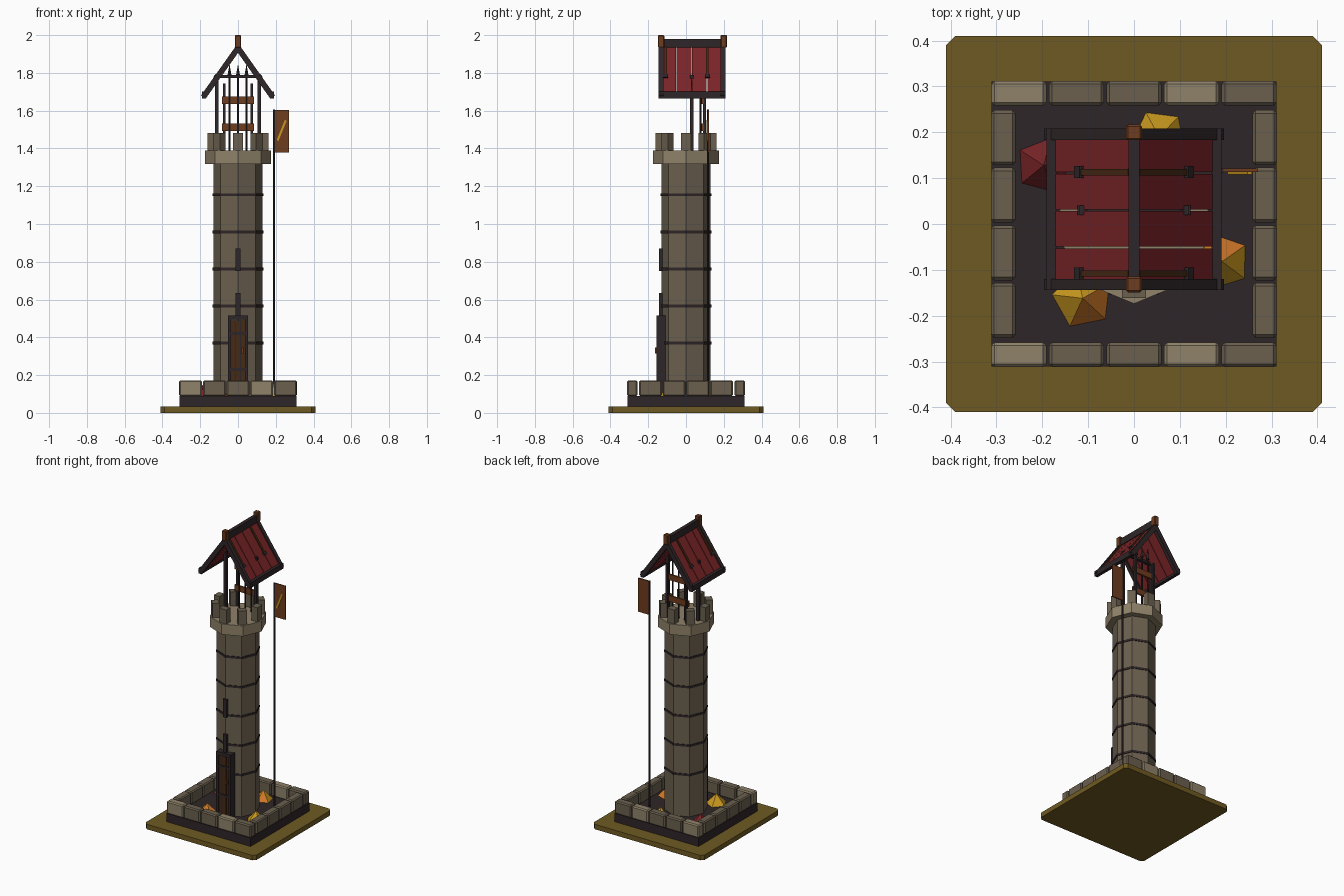
import bpy, bmesh, math
from mathutils import Matrix, Vector

if "Cube" in bpy.data.objects:
    bpy.data.objects.remove(bpy.data.objects["Cube"])


def mat(name, hexcol):
    def lin(c):
        c /= 255
        return c / 12.92 if c < 0.04045 else ((c + 0.055) / 1.055) ** 2.4
    m = bpy.data.materials.new(name)
    m.diffuse_color = [lin(int(hexcol[i:i + 2], 16)) for i in (0, 2, 4)] + [1]
    m.use_nodes = True
    m.node_tree.nodes["Principled BSDF"].inputs["Base Color"].default_value = m.diffuse_color
    return m


STONE = mat("stone", "6B604F")
LIGHT = mat("light stone", "8F8269")
DARK = mat("dark iron", "2F2628")
EARTH = mat("olive ground", "6F5A22")
RED = mat("red", "7A2427")
BROWN = mat("brown wood", "6E3C1E")
DOOR = mat("dark wood", "462914")
GOLD = mat("gold", "C9981F")
ORANGE = mat("orange", "D27A28")


def finish(name, bm, mats, bevel=0):
    me = bpy.data.meshes.new(name)
    bm.to_mesh(me)
    bm.free()
    for m in mats:
        me.materials.append(m)
    ob = bpy.data.objects.new(name, me)
    bpy.context.collection.objects.link(ob)
    if bevel:
        b = ob.modifiers.new("bevel", 'BEVEL')
        b.width, b.segments = bevel, 1
    return ob


def box(name, c, size, m, ry=0, rz=0, bevel=0):
    bm = bmesh.new()
    T = (Matrix.Translation(c) @ Matrix.Rotation(rz, 4, 'Z')
         @ Matrix.Rotation(ry, 4, 'Y') @ Matrix.Diagonal((*size, 1)))
    bmesh.ops.create_cube(bm, size=1, matrix=T)
    return finish(name, bm, [m], bevel)


def prism(name, x, y, z0, z1, r0, r1, n, m, turn=0):
    bm = bmesh.new()
    T = Matrix.Translation((x, y, (z0 + z1) / 2)) @ Matrix.Rotation(turn, 4, 'Z')
    bmesh.ops.create_cone(bm, cap_ends=True, segments=n, radius1=r0,
                          radius2=r1, depth=z1 - z0, matrix=T)
    return finish(name, bm, [m])


# ground slab with cut corners
bm = bmesh.new()
h, k = 0.41, 0.39
pts = [(-k, -h), (k, -h), (h, -k), (h, k), (k, h), (-k, h), (-h, k), (-h, -k)]
f = bm.faces.new([bm.verts.new((x, y, 0)) for x, y in pts])
top = bmesh.ops.extrude_face_region(bm, geom=[f])['geom']
bmesh.ops.translate(bm, vec=(0, 0, 0.033), verts=[g for g in top if isinstance(g, bmesh.types.BMVert)])
bmesh.ops.recalc_face_normals(bm, faces=bm.faces)
finish("ground_slab", bm, [EARTH])

# dark plinth and the low stone wall around it
box("plinth", (0, 0, 0.06), (0.622, 0.622, 0.06), DARK)
for s in (-1, 1):
    for i in range(5):
        box("wall_stone_long", ((i - 2) * 0.1255, s * 0.285, 0.13), (0.12, 0.054, 0.085),
            LIGHT if i in (0, 3) else STONE, bevel=0.007)
    for i in range(4):
        box("wall_stone_side", (s * 0.285, (i - 1.5) * 0.1255, 0.13), (0.054, 0.12, 0.085),
            STONE, bevel=0.007)

# octagonal tower, bands, crown and battlements
prism("tower_shaft", 0, 0, 0.088, 1.33, 0.131, 0.131, 8, STONE)
for i in range(5):
    z = 0.37 + i * 0.196
    prism("tower_band", 0, 0, z - 0.007, z + 0.007, 0.135, 0.135, 8, DARK)
prism("tower_crown", 0, 0, 1.318, 1.388, 0.174, 0.174, 8, LIGHT)
for i in range(8):
    a = i * math.pi / 4
    box("merlon", (0.14 * math.cos(a), 0.14 * math.sin(a), 1.433), (0.042, 0.052, 0.1), STONE, rz=a)

# door with frame, planks, straps and handle
box("door_panel", (0, -0.132, 0.29), (0.08, 0.03, 0.40), DOOR)
for s in (-1, 1):
    box("door_jamb", (s * 0.045, -0.13, 0.30), (0.017, 0.05, 0.42), DARK)
    box("door_seam", (s * 0.014, -0.148, 0.29), (0.005, 0.004, 0.40), DARK)
box("door_lintel", (0, -0.13, 0.505), (0.106, 0.05, 0.022), DARK)
for z in (0.23, 0.42):
    box("door_strap", (0, -0.149, z), (0.076, 0.006, 0.014), DARK)
box("door_handle", (0.024, -0.155, 0.33), (0.009, 0.016, 0.03), BROWN)

# arrow slits
for z in (0.575, 0.81):
    box("arrow_slit", (0, -0.128, z), (0.026, 0.028, 0.12), DARK)

# roof posts and tie beam
YC = 0.03
for s in (-1, 1):
    box("roof_post", (s * 0.113, YC, 1.58), (0.02, 0.02, 0.40), DARK)
box("tie_beam", (0, YC, 1.782), (0.24, 0.02, 0.016), DARK)

# gabled roof
A = math.atan2(0.255, 0.18)
NZ, NX = math.cos(A), math.sin(A)


def on_slope(s, x, y, lift):
    return Vector((s * (x + NX * lift), y, 1.932 - x * math.tan(A) + NZ * lift))


for s in (-1, 1):
    for i in range(4):
        box("roof_plank", on_slope(s, 0.09, YC + (i - 1.5) * 0.081, 0),
            (0.305, 0.077, 0.014), RED, ry=s * A)
    for y in (-0.132, 0.196):
        box("gable_rafter", on_slope(s, 0.09, y, 0), (0.325, 0.025, 0.03), DARK, ry=s * A)
    box("eave_beam", (s * 0.18, YC + 0.002, 1.683), (0.022, 0.353, 0.036), DARK)
    for y in (-0.108, 0.113):
        box("roof_strap", on_slope(s, 0.056, y, 0.01), (0.19, 0.014, 0.008), DOOR, ry=s * A)
        box("strap_end", on_slope(s, 0.11, y, 0.011), (0.02, 0.026, 0.014), DARK, ry=s * A)
box("ridge_beam", (0, YC + 0.002, 1.957), (0.024, 0.353, 0.046), DARK)
for y in (-0.132, 0.2):
    box("ridge_finial", (0, y, 1.967), (0.034, 0.034, 0.066), BROWN, bevel=0.004)

# spear rack on the tower top
for s in (-1, 1):
    box("rack_post", (s * 0.072, 0.098, 1.565), (0.014, 0.014, 0.36), DARK)
for z in (1.512, 1.655):
    box("rack_board", (0, 0.088, z), (0.17, 0.012, 0.038), BROWN)
for x in (-0.045, 0, 0.045):
    prism("spear_shaft", x, 0.076, 1.385, 1.79, 0.005, 0.005, 6, DARK)
    prism("spear_tip", x, 0.076, 1.775, 1.845, 0.013, 0.0, 4, DARK)

# banner on a tall pole
prism("banner_pole", 0.19, 0.116, 0.088, 1.605, 0.006, 0.006, 6, DARK)
box("banner_cloth", (0.231, 0.117, 1.491), (0.08, 0.008, 0.225), BROWN)
box("banner_stripe", (0.231, 0.111, 1.495), (0.011, 0.005, 0.115), GOLD, ry=math.radians(22))

# leaf piles: five-sided pyramids, some with orange faces
for x, y, r, turn, m1, m2, d in (
        (0.055, 0.190, 0.065, 0.5, GOLD, ORANGE, (0.6, -0.8)),
        (0.192, -0.082, 0.066, 0.3, GOLD, ORANGE, (-0.5, 0.85)),
        (-0.112, -0.162, 0.072, 0.2, GOLD, ORANGE, (0.7, -0.7)),
        (-0.197, 0.128, 0.066, 1.0, RED, RED, (1, 0))):
    ob = prism("leaf_pile", x, y, 0.085, 0.155, r, 0.0, 5, m1, turn)
    ob.data.materials.append(m2)
    for p in ob.data.polygons:
        if p.normal.x * d[0] + p.normal.y * d[1] > 0.4:
            p.material_index = 1
